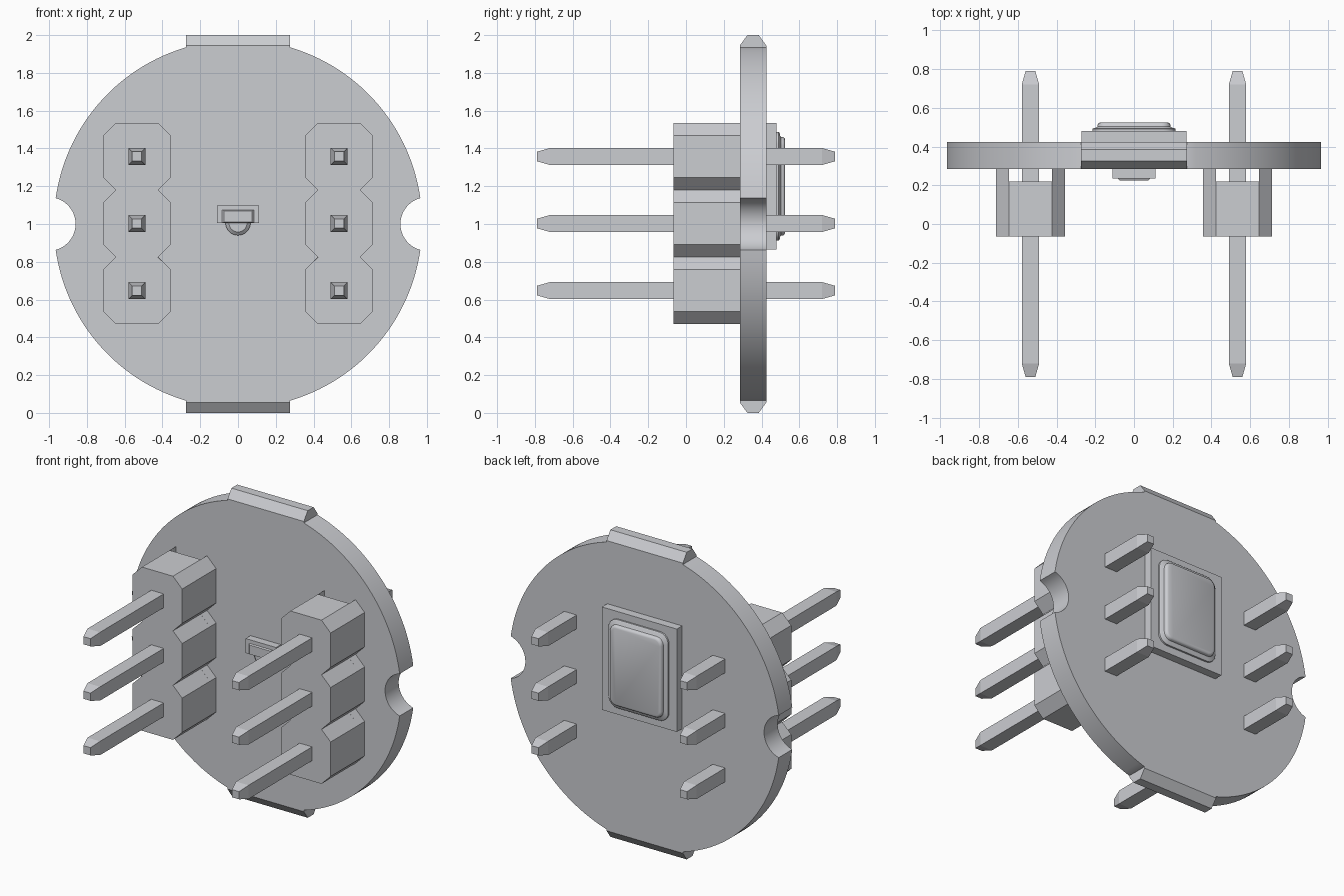
import bpy, bmesh, math

if "Cube" in bpy.data.objects:
    bpy.data.objects.remove(bpy.data.objects["Cube"])

grey = bpy.data.materials.new("plain grey")
grey.diffuse_color = (0.6, 0.61, 0.64, 1)
grey.use_nodes = True
grey.node_tree.nodes["Principled BSDF"].inputs["Base Color"].default_value = grey.diffuse_color


def loft(name, rings, smooth=False):
    """Closed solid through rings of (x, y, z) points, capped at both ends."""
    bm = bmesh.new()
    loops = [[bm.verts.new(p) for p in ring] for ring in rings]
    n = len(loops[0])
    for a, b in zip(loops, loops[1:]):
        for i in range(n):
            j = (i + 1) % n
            bm.faces.new((a[i], a[j], b[j], b[i]))
    bm.faces.new(loops[0])
    bm.faces.new(loops[-1])
    bmesh.ops.recalc_face_normals(bm, faces=bm.faces)
    mesh = bpy.data.meshes.new(name)
    bm.to_mesh(mesh)
    bm.free()
    mesh.materials.append(grey)
    ob = bpy.data.objects.new(name, mesh)
    bpy.context.collection.objects.link(ob)
    if smooth:
        bpy.ops.object.select_all(action='DESELECT')
        ob.select_set(True)
        bpy.context.view_layer.objects.active = ob
        bpy.ops.object.shade_smooth_by_angle(angle=math.radians(35))
    return ob


def along_y(outline, y):
    return [(x, y, z) for x, z in outline]


def rect(cx, cz, hx, hz):
    return [(cx - hx, cz - hz), (cx + hx, cz - hz), (cx + hx, cz + hz), (cx - hx, cz + hz)]


def arc(cx, cz, r, a0, a1, n):
    return [(cx + r * math.cos(a0 + (a1 - a0) * i / n),
             cz + r * math.sin(a0 + (a1 - a0) * i / n)) for i in range(n + 1)]


def rounded(cx, cz, hx, hz, r):
    pts = []
    for k, (sx, sz) in enumerate([(1, 1), (-1, 1), (-1, -1), (1, -1)]):
        pts += arc(cx + sx * (hx - r), cz + sz * (hz - r), r,
                   k * math.pi / 2, (k + 1) * math.pi / 2, 6)
    return pts


FRONT, BACK = 0.285, 0.425

# Circuit board: round, with a half-round notch at each side and flat ends
R, NC, NR = 0.975, 1.002, 0.142
nx = (R * R + NC * NC - NR * NR) / (2 * NC)
nz = math.sqrt(R * R - nx * nx)
a_notch = math.atan2(nz, nx)
a_tab = math.acos(0.275 / R)
b = math.atan2(nz, nx - NC)
quarter = arc(0, 0, R, a_notch, a_tab, 26)
upper = quarter + [(-x, z) for x, z in reversed(quarter)]
left_notch = [(-x, z) for x, z in arc(NC, 0, NR, b, 2 * math.pi - b, 20)][1:-1]
right_notch = [(-x, -z) for x, z in left_notch]
lower = [(-x, -z) for x, z in upper]
outline = [(x, z + 1) for x, z in upper + left_notch + lower + right_notch]
loft("circuit_board", [along_y(outline, FRONT), along_y(outline, BACK)], True)

# Break-off tabs at top and bottom, bevelled to a narrow edge
for side, label in ((1, "top"), (-1, "bottom")):
    profile = [(FRONT, 0.92), (BACK, 0.92), (BACK, 0.945), (0.385, 1.0),
               (0.325, 1.0), (FRONT, 0.945)]
    loft(label + "_tab", [[(x, y, 1 + side * z) for y, z in profile]
                          for x in (-0.275, 0.275)])

# Pin headers: three joined octagons, raised off the board on side feet
PITCH, HALF, FLAT = 0.355, 0.178, 0.112
for cx, label in ((-0.535, "left"), (0.535, "right")):
    edge = []
    for k in (-1, 0, 1):
        c = 1.0025 + k * PITCH
        edge += [(FLAT, c - HALF), (HALF, c - FLAT), (HALF, c + FLAT)]
    edge.append((FLAT, 1.0025 + PITCH + HALF))
    body = [(cx + x, z) for x, z in edge] + [(cx - x, z) for x, z in reversed(edge)]
    loft(label + "_header", [along_y(body, -0.065), along_y(body, 0.22)])
    for s in (-1, 1):
        for k in (-1, 0, 1):
            c = 1.0025 + k * PITCH
            foot = [(cx + s * FLAT, c - HALF), (cx + s * HALF, c - FLAT),
                    (cx + s * HALF, c + FLAT), (cx + s * FLAT, c + HALF)]
            loft(label + "_header_foot", [along_y(foot, 0.22), along_y(foot, FRONT)])
    # Square pins with tapered ends
    for k in (-1, 0, 1):
        loft(label + "_pin", [along_y(rect(cx, 1.0025 + k * PITCH, h, h), y)
             for y, h in ((-0.79, 0.025), (-0.72, 0.045), (0.72, 0.045), (0.79, 0.025))])

# Sensor on the back: square-edged base and a pressed lid with a soft rim
base = rect(0, 1.2, 0.27, 0.335)
loft("sensor_base", [along_y(base, BACK), along_y(base, 0.48)])
lid = [(0.48, 0.0), (0.491, 0.0), (0.496, 0.006), (0.498, 0.020), (0.503, 0.026),
       (0.515, 0.028), (0.521, 0.032), (0.525, 0.042)]
loft("sensor_lid", [along_y(rounded(0, 1.2, 0.215 - d, 0.288 - d, 0.065 - d * 0.7), y)
                    for y, d in lid], True)

# Small lamp on the front: body, raised ridge and half-round lens
block = rect(0, 1.052, 0.11, 0.047)
loft("lamp_body", [along_y(block, 0.235), along_y(block, FRONT)])
loft("lamp_ridge", [along_y(rect(0, 1.04, 0.085, 0.035), 0.235),
                    along_y(rect(0, 1.04, 0.075, 0.030), 0.225)])
loft("lamp_lens", [along_y(arc(0, 1.006, r, math.pi, 2 * math.pi, 16), y)
                   for y, r in ((FRONT, 0.066), (0.255, 0.066), (0.24, 0.048))], True)
